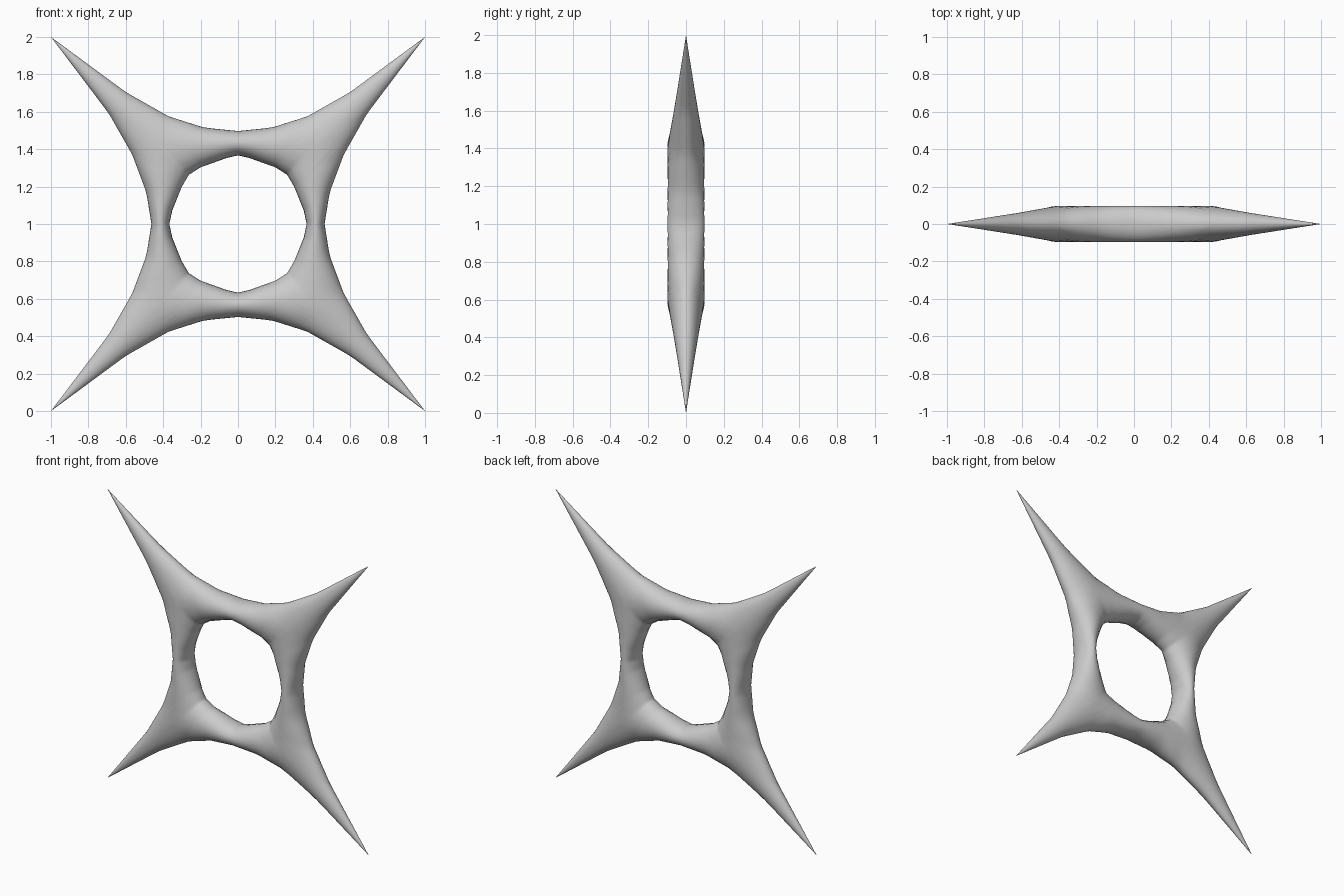
import bpy, bmesh, math
from mathutils import Vector

if "Cube" in bpy.data.objects:
    bpy.data.objects.remove(bpy.data.objects["Cube"])

# Outline of one quadrant, measured from the centre (x, z)
OUT_TOP = [(0, .497), (.18, .515), (.37, .575), (.6, .705), (1, 1)]
OUT_SIDE = [(1, 1), (.69, .59), (.565, .37), (.49, .17), (.463, 0)]
IN_TOP = [(0, .367), (.06, .353), (.2, .303), (.263, .263)]
IN_SIDE = [(.263, .263), (.3, .2), (.352, .07), (.367, 0)]


def sample(pts, u):
    """Point at fraction u of a polyline's length."""
    p = [Vector(q) for q in pts]
    lens = [(b - a).length for a, b in zip(p, p[1:])]
    d = u * sum(lens)
    for a, b, l in zip(p, p[1:], lens):
        if d <= l:
            return a.lerp(b, d / l)
        d -= l
    return p[-1]


def distance(pts, q):
    best = 9
    for a, b in zip(pts, pts[1:]):
        a, b = Vector(a), Vector(b)
        t = max(0, min(1, (q - a).dot(b - a) / (b - a).length_squared))
        best = min(best, (q - a.lerp(b, t)).length)
    return best


def depth(q):
    """Rounded half thickness, tapering along each arm to the tip."""
    m = (q.x + q.y) / 2
    if m < .4:
        h = .097
    elif m < .62:
        h = .097 - (m - .4) / .22 * .038
    else:
        h = .059 * (1 - m) / .38
    d1, d2, _ = sorted(distance(c, q) for c in (OUT_TOP, OUT_SIDE, IN_TOP + IN_SIDE[1:]))
    return h * 2 * math.sqrt(d1 * d2) / (d1 + d2) if d1 + d2 > 1e-6 else 0


# Front quarter patch: stations run around the hole, rows from hole to outer edge
N, ROWS = 24, 14
stations = [(sample(IN_TOP, i / N), sample(OUT_TOP, i / N)) for i in range(N)]
stations += [(sample(IN_SIDE, i / N), sample(OUT_SIDE, i / N)) for i in range(N + 1)]
bm = bmesh.new()
grid = []
for inner, outer in stations:
    row = []
    for j in range(ROWS + 1):
        q = inner.lerp(outer, (1 - math.cos(math.pi * j / ROWS)) / 2)
        y = 0 if j in (0, ROWS) else -depth(q)
        row.append(bm.verts.new((q.x, y, q.y)))
    grid.append(row)
for a, b in zip(grid, grid[1:]):
    for j in range(ROWS):
        bm.faces.new((a[j], a[j + 1], b[j + 1], b[j]))
bm.normal_update()
if sum(f.normal.y * f.calc_area() for f in bm.faces) > 0:
    bmesh.ops.reverse_faces(bm, faces=bm.faces[:])
for f in bm.faces:
    f.smooth = True

me = bpy.data.meshes.new("throwing_star")
bm.to_mesh(me)
bm.free()
star = bpy.data.objects.new("throwing_star", me)
star.location.z = 1
bpy.context.collection.objects.link(star)

# Mirror the patch to the full star
mir = star.modifiers.new("mirror", 'MIRROR')
mir.use_axis = (True, True, True)
mir.merge_threshold = .0005
